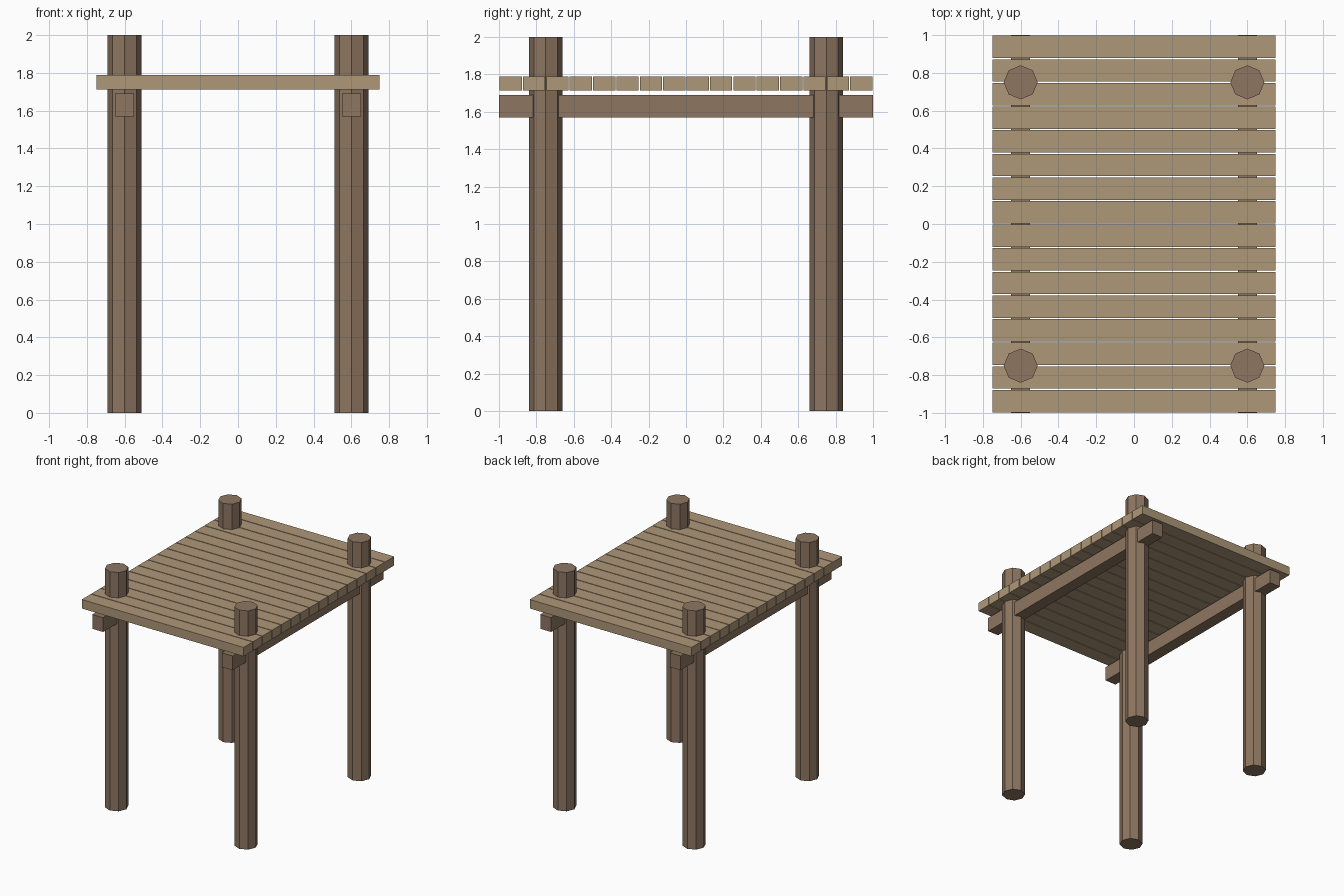
import bpy, math

if "Cube" in bpy.data.objects:
    bpy.data.objects.remove(bpy.data.objects["Cube"])


def material(name, rgb):
    m = bpy.data.materials.new(name)
    m.diffuse_color = (*rgb, 1)
    m.use_nodes = True
    m.node_tree.nodes["Principled BSDF"].inputs["Base Color"].default_value = m.diffuse_color
    return m


dark_wood = material("dark_wood", (0.27, 0.18, 0.12))
light_wood = material("light_wood", (0.42, 0.31, 0.19))


def finish(name, mat):
    ob = bpy.context.object
    ob.name = name
    ob.data.materials.append(mat)
    return ob


def box(name, center, size, mat):
    bpy.ops.mesh.primitive_cube_add(size=1, location=center)
    bpy.context.object.scale = size
    bpy.ops.object.transform_apply(location=False, rotation=False, scale=True)
    return finish(name, mat)


# Four octagonal corner posts
for sx, side in ((-1, "left"), (1, "right")):
    for sy, end in ((-1, "front"), (1, "back")):
        bpy.ops.mesh.primitive_cylinder_add(
            vertices=8, radius=0.09, depth=2, location=(sx * 0.6, sy * 0.75, 1))
        finish(f"{end}_{side}_post", dark_wood)

    # Beam running front to back through the posts
    box(f"{side}_beam", (sx * 0.6, 0, 1.63), (0.1, 2, 0.12), dark_wood)

# Deck planks with narrow gaps
count = 16
pitch = 2 / count
for i in range(count):
    y = -1 + pitch * (i + 0.5)
    box(f"deck_plank_{i + 1}", (0, y, 1.75), (1.5, pitch * 0.95, 0.075), light_wood)
